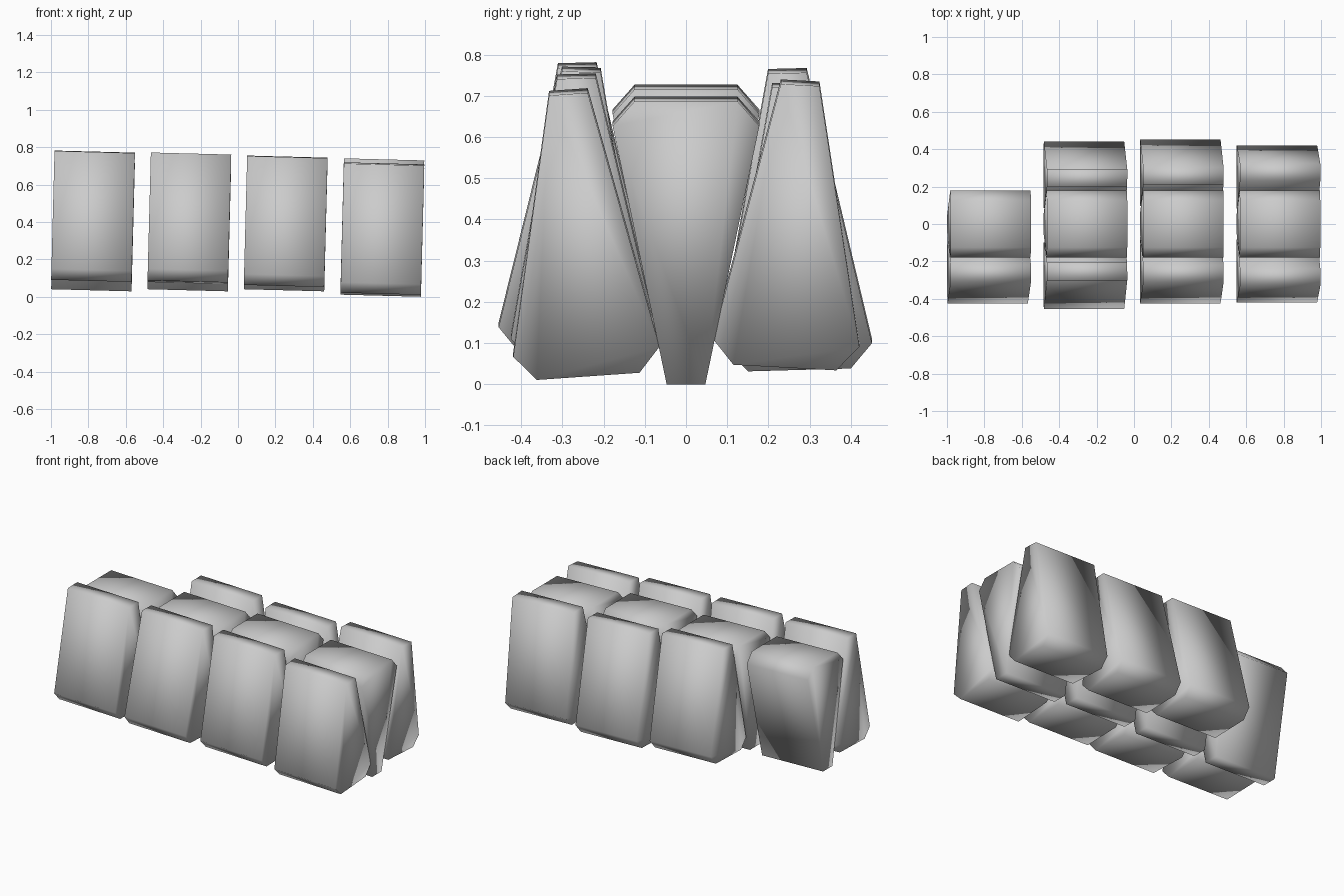
import bpy, bmesh
from math import radians
from mathutils import Matrix

if "Cube" in bpy.data.objects:
    bpy.data.objects.remove(bpy.data.objects["Cube"])

W, H = 0.43, 0.687           # block length along the row, block height
TILT = Matrix.Rotation(radians(1.5), 4, 'Y')
XS = (-0.775, -0.26, 0.255, 0.772)

# Wedge cross-section (y, z), narrow end at z = 0, chamfered wide end on top
PROFILE = [(-0.047, 0), (0.047, 0), (0.178, 0.627), (0.125, H), (-0.125, H), (-0.178, 0.627)]


def block(name, x, y, z, roll=0.0, flipped=False):
    """Extruded wedge whose narrow end is centred at (x, y, z)."""
    bm = bmesh.new()
    face = bm.faces.new([bm.verts.new((-W / 2, py, pz)) for py, pz in PROFILE])
    ext = bmesh.ops.extrude_face_region(bm, geom=[face])
    new = [v for v in ext['geom'] if isinstance(v, bmesh.types.BMVert)]
    bmesh.ops.translate(bm, verts=new, vec=(W, 0, 0))
    bmesh.ops.recalc_face_normals(bm, faces=bm.faces)
    # turn about the middle of the block
    rot = Matrix.Rotation(radians(roll + (180 if flipped else 0)), 4, 'X')
    arm = rot @ Matrix.Translation((0, 0, H / 2))
    mid = Matrix.Translation((x, y, z)) @ Matrix.Translation(arm.translation)
    bm.transform(mid @ TILT @ rot @ Matrix.Translation((0, 0, -H / 2)))
    for f in bm.faces:
        f.smooth = True
    mesh = bpy.data.meshes.new(name)
    bm.to_mesh(mesh)
    bm.free()
    bpy.context.collection.objects.link(bpy.data.objects.new(name, mesh))


# Front row, wide ends down: (y, z, roll) of each narrow top
front = [(-0.264, 0.775, 1.5), (-0.254, 0.764, -2.1), (-0.266, 0.748, 1.7), (-0.2855, 0.710, 4.0)]
for i, (x, (y, z, r)) in enumerate(zip(XS, front)):
    block(f"front_block_{i + 1}", x, y, z, r, True)

# Back row, one block short on the left
back = [(0.246, 0.761, 1.5), (0.256, 0.727, 1.6), (0.277, 0.732, -3.1)]
for i, (x, (y, z, r)) in enumerate(zip(XS[1:], back)):
    block(f"back_block_{i + 1}", x, y, z, r, True)

# Middle row, wedged in upside down with wide ends up
for i, (x, z) in enumerate(zip(XS, (0.0345, 0.0345, 0.0345, 0.0055))):
    block(f"middle_block_{i + 1}", x, 0, z)
